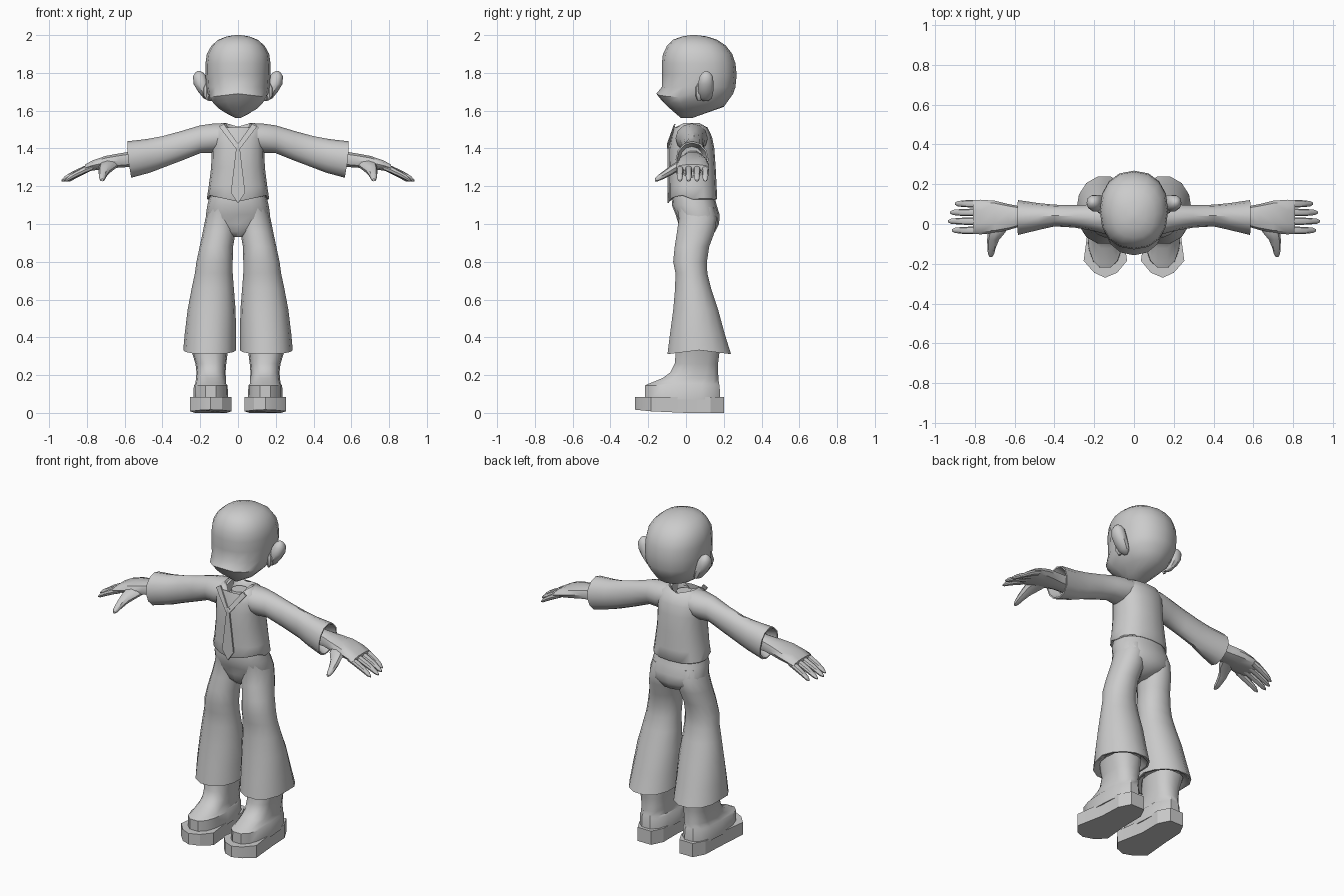
import bpy, bmesh, math

grey = bpy.data.materials.new("plain_grey")
grey.diffuse_color = (0.6, 0.6, 0.6, 1)


def finish(name, bm, mirror=False, angle=40):
    bmesh.ops.recalc_face_normals(bm, faces=bm.faces)
    me = bpy.data.meshes.new(name)
    bm.to_mesh(me)
    bm.free()
    me.materials.append(grey)
    ob = bpy.data.objects.new(name, me)
    bpy.context.collection.objects.link(ob)
    if mirror:
        ob.modifiers.new("mirror", 'MIRROR')
    bpy.ops.object.select_all(action='DESELECT')
    ob.select_set(True)
    bpy.context.view_layer.objects.active = ob
    bpy.ops.object.shade_smooth_by_angle(angle=math.radians(angle))
    return ob


def loft(name, rings, axis='z', n=14, e=0.9, mirror=False, warp=None, angle=40):
    """Rings are (position, min u, max u, min v, max v) along an axis."""
    bm = bmesh.new()
    rows = []
    for i, (p, u0, u1, v0, v1) in enumerate(rings):
        row = []
        for k in range(n):
            a = 2 * math.pi * k / n
            c, s = math.cos(a), math.sin(a)
            u = (u0 + u1) / 2 + (u1 - u0) / 2 * math.copysign(abs(c) ** e, c)
            v = (v0 + v1) / 2 + (v1 - v0) / 2 * math.copysign(abs(s) ** e, s)
            co = {'z': (u, v, p), 'x': (p, u, v), 'y': (u, p, v)}[axis]
            row.append(bm.verts.new(warp(i, *co) if warp else co))
        rows.append(row)
    for a, b in zip(rows, rows[1:]):
        for k in range(n):
            bm.faces.new((a[k], a[(k + 1) % n], b[(k + 1) % n], b[k]))
    bm.faces.new(rows[0])
    bm.faces.new(rows[-1])
    return finish(name, bm, mirror, angle)


def prism(name, pts, place, mirror=False):
    """Outline swept between two placements, place(point, 0 or 1)."""
    bm = bmesh.new()
    lo, hi = ([bm.verts.new(place(p, t)) for p in pts] for t in (0, 1))
    for k in range(len(pts)):
        j = (k + 1) % len(pts)
        bm.faces.new((lo[k], lo[j], hi[j], hi[k]))
    bm.faces.new(lo)
    bm.faces.new(hi)
    return finish(name, bm, mirror, 25)


# Head with a muzzle that juts out and a pointed chin
def muzzle(i, x, y, z):
    if 1.6 < z < 1.72 and y < 0:
        z -= 0.12 * abs(x)
    return x, y, z

loft("head", [
    (1.56, -.012, .012, -.025, .03), (1.585, -.06, .06, -.055, .10),
    (1.62, -.105, .105, -.095, .20), (1.655, -.14, .14, -.13, .225),
    (1.69, -.16, .16, -.157, .25), (1.725, -.168, .168, -.128, .262),
    (1.79, -.172, .172, -.128, .268), (1.85, -.172, .172, -.128, .262),
    (1.90, -.165, .165, -.122, .245), (1.945, -.14, .14, -.10, .21),
    (1.975, -.105, .105, -.07, .165), (1.993, -.06, .06, -.02, .11),
    (2.0, -.015, .015, .025, .055)], n=16, warp=muzzle)

# Ears: cupped shell, leaning outward, with an inner ridge
def lean(i, x, y, z):
    return x + (z - 1.73) * .25, y, z

loft("ear", [
    (1.65, .158, .172, .09, .115), (1.665, .152, .198, .072, .138),
    (1.70, .150, .218, .063, .146), (1.74, .152, .232, .062, .148),
    (1.78, .155, .226, .07, .144), (1.80, .165, .21, .085, .13),
    (1.81, .18, .195, .1, .115)], n=10, mirror=True, warp=lean)
loft("ear_ridge", [(1.655, .155, .165, .06, .08), (1.68, .15, .185, .05, .09),
                   (1.72, .15, .185, .05, .09), (1.745, .155, .17, .06, .08)],
     n=8, mirror=True)

# Jacket body: peaked hem, V neckline dipping at the front
def jacket_shape(i, x, y, z):
    if i <= 2 and y < 0:
        z += .22 * abs(x) - .012
    if i >= 8:
        if y < 0:
            z -= max(0, .075 - abs(x)) * (1.1 if i == 8 else .7)
            y -= .02 if abs(x) < .05 else 0
        else:
            z -= max(0, .07 - abs(x)) * .3
    return x, y, z

loft("jacket", [
    (1.15, -.12, .12, -.06, .12), (1.13, -.16, .16, -.088, .16),
    (1.135, -.165, .165, -.09, .165),
    (1.20, -.155, .155, -.09, .162), (1.30, -.142, .142, -.092, .157),
    (1.40, -.14, .14, -.09, .15), (1.46, -.145, .145, -.08, .138),
    (1.51, -.13, .13, -.066, .115), (1.536, -.085, .085, -.05, .09),
    (1.525, -.07, .07, -.038, .075), (1.48, -.06, .06, -.03, .06)],
    n=16, e=.85, warp=jacket_shape, angle=50)

# Shirt front and neck stub inside the collar
loft("neck", [(1.42, -.045, .045, -.05, .06), (1.50, -.045, .045, -.03, .06)], n=10)

# Collar strips meeting in a V
prism("collar", [(.075, 1.53), (.1, 1.515), (.012, 1.40), (0, 1.425)],
      lambda p, t: (p[0], -.093 + max(0, p[1] - 1.43) * .38 - t * .008, p[1]), True)

# Tie
prism("tie", [(-.014, 1.43), (.014, 1.43), (.010, 1.40), (.038, 1.165),
              (0, 1.11), (-.038, 1.165), (-.010, 1.40)],
      lambda p, t: (p[0], -.090 - t * .009, p[1]))

# Flared sleeves with peaked, hollow cuffs
def cuff_peak(i, x, y, z):
    if i >= 5:
        x -= .17 * max(0, 1.36 - z)
    return x, y, z

loft("sleeve", [
    (.06, -.055, .115, 1.40, 1.533), (.13, -.055, .115, 1.375, 1.532),
    (.20, -.035, .098, 1.375, 1.522), (.30, -.018, .095, 1.335, 1.492),
    (.40, -.012, .097, 1.297, 1.465), (.48, -.03, .105, 1.272, 1.45),
    (.585, -.055, .12, 1.245, 1.438), (.585, -.047, .112, 1.254, 1.43),
    (.52, -.03, .09, 1.29, 1.41)],
    axis='x', n=12, e=1.0, mirror=True, warp=cuff_peak)

# Hand: wrist and palm
loft("hand", [
    (.48, -.01, .085, 1.30, 1.39), (.58, -.015, .09, 1.30, 1.383),
    (.63, -.03, .10, 1.297, 1.375), (.70, -.045, .117, 1.29, 1.362),
    (.77, -.052, .122, 1.282, 1.338), (.81, -.05, .12, 1.278, 1.315)],
    axis='x', n=10, e=.8, mirror=True)

# Fingers curling down
for i, (y, tip) in enumerate([(.102, .90), (.058, .925), (.014, .935), (-.032, .915)]):
    rings = []
    for t, r in ((0, .017), (.3, .019), (.65, .017), (.9, .013), (1, .005)):
        z = 1.302 - .045 * t - .028 * t * t
        rings.append((.77 + (tip - .77) * t, y - r, y + r, z - r, z + r))
    loft("finger_%d" % (i + 1), rings, axis='x', n=8, mirror=True)

# Thumb
loft("thumb", [
    (.02, .62, .72, 1.30, 1.34), (-.04, .645, .735, 1.28, 1.335),
    (-.08, .678, .738, 1.257, 1.31), (-.12, .695, .737, 1.238, 1.28),
    (-.15, .703, .734, 1.226, 1.257), (-.165, .712, .726, 1.226, 1.24)],
    axis='y', n=8, mirror=True)

# Trouser seat
loft("trouser_seat", [
    (.93, -.035, .035, .0, .09), (.96, -.09, .09, -.03, .155),
    (1.0, -.165, .165, -.04, .175), (1.05, -.17, .17, -.055, .178),
    (1.10, -.162, .162, -.075, .162), (1.15, -.15, .15, -.07, .15)], n=16, e=.85)

# Baggy trouser legs with a wavy hem
def hem(i, x, y, z):
    if i == 1 or i == 2:
        z += .02 * (1 - min(1, abs(y - .07) / .16))
    return x, y, z

loft("trouser_leg", [
    (.36, .05, .24, -.04, .18), (.312, .02, .278, -.092, .23),
    (.312, .01, .29, -.102, .242), (.42, .01, .282, -.088, .208),
    (.55, .013, .266, -.07, .172), (.66, .022, .245, -.06, .135),
    (.74, .028, .228, -.058, .115), (.80, .028, .22, -.07, .113),
    (.88, .026, .203, -.062, .125), (.96, .012, .186, -.05, .155),
    (1.03, .005, .172, -.04, .165), (1.09, .02, .155, -.05, .15)],
    n=14, e=.95, mirror=True, warp=hem)

# Boots, shaft flowing into the toe
loft("boot", [
    (.07, .052, .236, -.222, .185), (.145, .055, .234, -.222, .182),
    (.155, .064, .226, -.20, .178), (.185, .064, .222, -.125, .175),
    (.215, .066, .22, -.085, .172), (.26, .062, .225, -.062, .172),
    (.34, .052, .25, -.055, .182)], n=14, e=.8, mirror=True)

# Thick soles with a pointed, slightly lifted toe
prism("sole", [(.06, .13), (.095, .2), (.185, .2), (.222, .13), (.228, 0),
               (.253, -.185), (.20, -.245), (.145, -.27), (.085, -.245),
               (.035, -.185), (.06, 0)],
      lambda p, t: (p[0], p[1], .083 if t else max(0, -.1 - p[1]) * .1), True)
